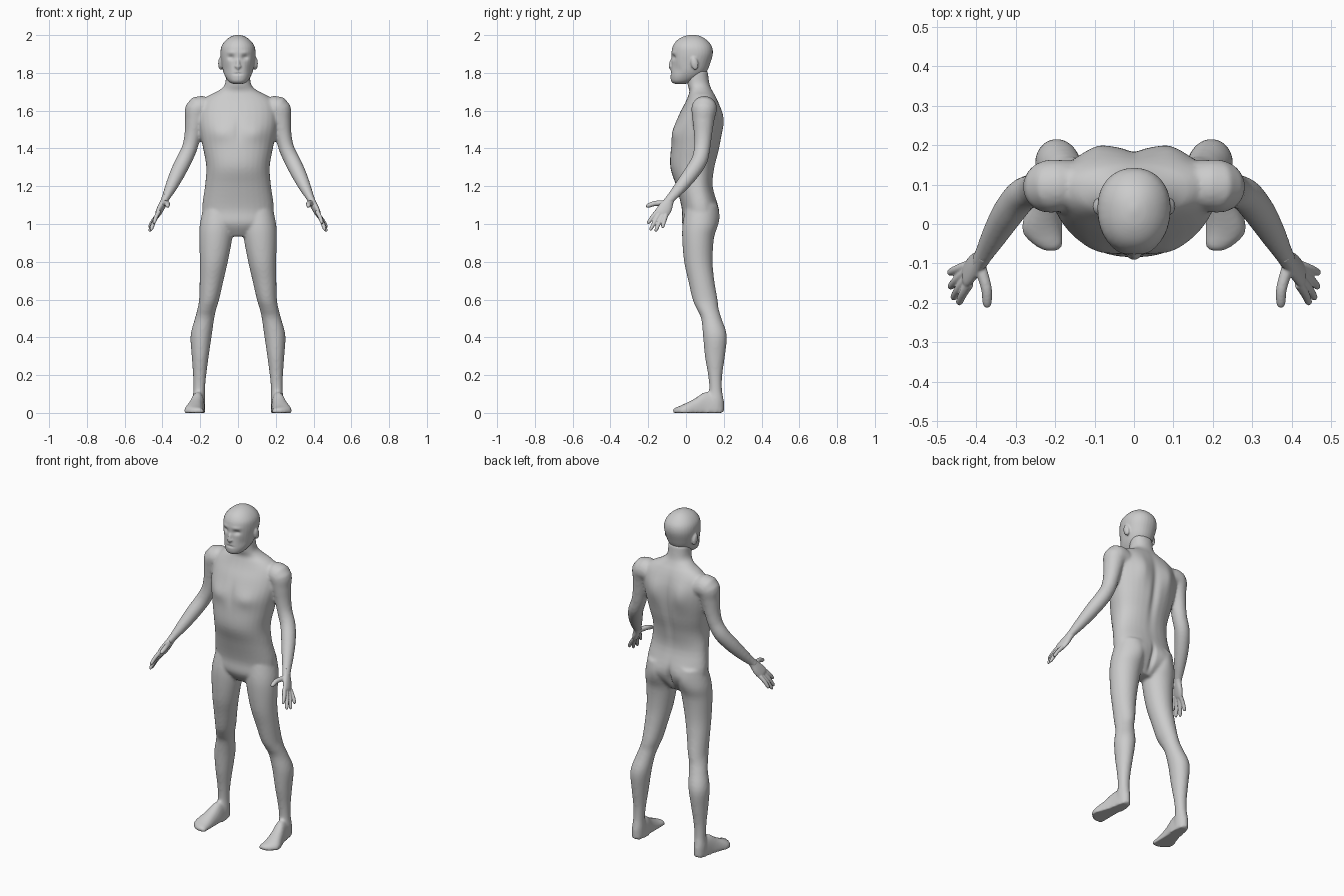
import bpy, bmesh, math
from mathutils import Vector, Matrix

skin = bpy.data.materials.new("plain grey")
skin.diffuse_color = (0.6, 0.6, 0.6, 1)


def smooth_rows(rows, steps=4):
    """Catmull-Rom interpolation between cross-section rows."""
    out = []
    for i in range(len(rows) - 1):
        a, b, c, d = rows[max(i - 1, 0)], rows[i], rows[i + 1], rows[min(i + 2, len(rows) - 1)]
        for k in range(steps):
            t = k / steps
            out.append([0.5 * (2 * q + (r - p) * t + (2 * p - 5 * q + 4 * r - s) * t * t
                               + (3 * q - p - 3 * r + s) * t ** 3) for p, q, r, s in zip(a, b, c, d)])
    out.append(list(rows[-1]))
    return out


def loft(bm, rings, side=1):
    loops = [[bm.verts.new((p[0] * side, p[1], p[2])) for p in ring] for ring in rings]
    n = len(loops[0])
    for a, b in zip(loops, loops[1:]):
        for i in range(n):
            bm.faces.new((a[i], a[(i + 1) % n], b[(i + 1) % n], b[i]))
    bm.faces.new(loops[0])
    bm.faces.new(loops[-1])


def angles(power=2.0, n=32):
    for i in range(n):
        c, s = math.cos(2 * math.pi * i / n), math.sin(2 * math.pi * i / n)
        yield (math.copysign(abs(c) ** (2 / power), c), math.copysign(abs(s) ** (2 / power), s))


def stack(bm, rows, side=1, power=2.0):
    """Horizontal sections: z, centre x, half width, front y, widest y, back y."""
    loft(bm, [[(cx + w * c, yc + s * ((yb - yc) if s > 0 else (yc - yf)), z)
               for c, s in angles(power)] for z, cx, w, yf, yc, yb in smooth_rows(rows)], side)


def tube(bm, rows, side=1, across=(0, -0.85, 0.5)):
    """Sections along a path: x, y, z, half width, half thickness."""
    rows = smooth_rows(rows)
    pts = [Vector(r[:3]) for r in rows]
    rings = []
    for i, r in enumerate(rows):
        t = (pts[min(i + 1, len(pts) - 1)] - pts[max(i - 1, 0)]).normalized()
        u = Vector(across)
        u = (u - t * u.dot(t)).normalized()
        v = t.cross(u)
        rings.append([pts[i] + u * r[3] * c + v * r[4] * s for c, s in angles(n=20)])
    loft(bm, rings, side)


def ball(bm, centre, size, side=1, tilt=0):
    m = (Matrix.Translation((centre[0] * side, centre[1], centre[2]))
         @ Matrix.Rotation(tilt, 4, 'X') @ Matrix.Diagonal((*size, 1)))
    bmesh.ops.create_uvsphere(bm, u_segments=20, v_segments=12, radius=1, matrix=m)


def finish(name, bm, voxel, iterations, dents=()):
    """Fuse the parts, smooth them, then push the surface in or out locally."""
    bmesh.ops.recalc_face_normals(bm, faces=bm.faces)
    me = bpy.data.meshes.new(name)
    bm.to_mesh(me)
    bm.free()
    ob = bpy.data.objects.new(name, me)
    bpy.context.collection.objects.link(ob)
    bpy.context.view_layer.objects.active = ob
    ob.select_set(True)
    rm = ob.modifiers.new("fuse", 'REMESH')
    rm.mode, rm.voxel_size = 'VOXEL', voxel
    sm = ob.modifiers.new("soften", 'SMOOTH')
    sm.factor, sm.iterations = 0.5, iterations
    for m in ("fuse", "soften"):
        bpy.ops.object.modifier_apply(modifier=m)
    for v in ob.data.vertices:
        move = Vector()
        for (x, y, z), (rx, ry, rz), dy in dents:
            for s in ((1, -1) if x else (1,)):
                d = ((v.co.x - s * x) / rx) ** 2 + ((v.co.y - y) / ry) ** 2 + ((v.co.z - z) / rz) ** 2
                if d < 4:
                    move.y += dy * math.exp(-2 * d)
        v.co += move
    ob.data.materials.clear()
    ob.data.materials.append(skin)
    ob.data.polygons.foreach_set("use_smooth", [True] * len(ob.data.polygons))
    ob.select_set(False)


# Body: torso and neck
body = bmesh.new()
stack(body, [(0.935, 0, .07, .02, .06, .11), (1.0, 0, .17, -.02, .07, .155),
             (1.08, 0, .19, -.022, .08, .172), (1.2, 0, .175, -.052, .06, .142),
             (1.3, 0, .168, -.083, .05, .152), (1.4, 0, .185, -.08, .06, .177),
             (1.5, 0, .205, -.068, .075, .19), (1.58, 0, .212, -.037, .095, .187),
             (1.64, 0, .2, -.005, .1, .172), (1.68, 0, .155, .012, .095, .155),
             (1.705, 0, .105, .018, .085, .14), (1.74, 0, .069, .008, .06, .125),
             (1.81, 0, .064, 0, .06, .115)], power=2.2)

for side in (1, -1):
    # Arms from shoulder to wrist
    tube(body, [(.15, .1, 1.6, .06, .06), (.21, .096, 1.61, .068, .068),
                (.226, .092, 1.55, .058, .055), (.24, .09, 1.47, .048, .044),
                (.257, .085, 1.4, .043, .041), (.287, .07, 1.335, .043, .042),
                (.322, .025, 1.265, .041, .04), (.355, -.03, 1.195, .034, .032),
                (.382, -.078, 1.14, .026, .022), (.395, -.1, 1.115, .025, .02)],
         side, (0, 1, 0.2))
    # Legs from hip to heel
    legs = [(1.1, .1, .08, .0, .165), (1.0, .112, .09, -.018, .166), (.92, .118, .087, -.02, .147),
            (.8, .128, .074, -.01, .141), (.7, .14, .063, .012, .15), (.6, .153, .053, .035, .167),
            (.55, .165, .05, .057, .173), (.5, .177, .051, .08, .188), (.41, .195, .056, .09, .216),
            (.3, .2, .045, .1, .206), (.2, .203, .035, .117, .192), (.12, .206, .031, .123, .191),
            (.06, .208, .034, .11, .201), (.005, .208, .033, .1, .201)]
    stack(body, [(z, cx, w, yf, (yf + yb) / 2, yb) for z, cx, w, yf, yb in legs], side)
    # Feet: y, centre x, half width, top z
    foot = smooth_rows([(.19, .208, .025, .06), (.15, .21, .034, .1), (.1, .214, .038, .11),
                        (.05, .224, .044, .078), (0, .233, .052, .052), (-.03, .23, .05, .038),
                        (-.056, .216, .036, .028), (-.07, .21, .016, .018)])
    loft(body, [[(cx + w * c, y, zt * s if s > 0 else 0) for c, s in angles(2.4)]
                for y, cx, w, zt in foot], side)

finish("body", body, 0.008, 6, [
    ((.09, -.05, 1.48), (.08, .08, .06), -.01),     # chest muscles
    ((0, -.07, 1.5), (.025, .06, .1), .006),        # breastbone
    ((.09, .18, 1.55), (.07, .08, .12), .016),      # shoulder blades
    ((0, .18, 1.42), (.03, .08, .26), -.012),       # spine groove
    ((.085, .16, 1.04), (.07, .08, .08), .012),     # buttocks
    ((0, .16, 1.02), (.018, .08, .09), -.02),       # seat cleft
])

# Head with nose and ears
head = bmesh.new()
stack(head, [(1.742, 0, .03, -.062, -.035, .0), (1.755, 0, .05, -.078, -.02, .04),
             (1.78, 0, .067, -.082, 0, .085), (1.81, 0, .079, -.08, .015, .112),
             (1.85, 0, .087, -.077, .03, .128), (1.9, 0, .093, -.077, .04, .142),
             (1.94, 0, .088, -.07, .036, .137), (1.972, 0, .066, -.048, .036, .112),
             (1.993, 0, .036, -.012, .036, .08), (2.002, 0, .006, .028, .036, .044)], power=2.15)
ball(head, (0, -.076, 1.848), (.012, .014, .032), tilt=-0.2)
ball(head, (0, -.078, 1.834), (.018, .014, .011))
for side in (1, -1):
    ball(head, (.092, .045, 1.85), (.013, .02, .036), side, 0.2)
finish("head", head, 0.005, 4, [
    ((.036, -.065, 1.882), (.026, .05, .018), .012),   # eye sockets
    ((.036, -.06, 1.908), (.035, .05, .014), -.004),   # brow
    ((0, -.08, 1.795), (.032, .04, .007), .006),       # mouth line
    ((.06, -.04, 1.815), (.03, .05, .04), .008),       # cheek hollows
])

# Hands: palm, four fingers and thumb
hands = bmesh.new()
for side in (1, -1):
    tube(hands, [(.38, -.075, 1.145, .024, .019), (.39, -.09, 1.122, .026, .019),
                 (.407, -.108, 1.088, .036, .018), (.422, -.127, 1.06, .037, .015),
                 (.428, -.134, 1.048, .028, .01)], side)
    for base, tip in (((.418, -.152, 1.068), (.445, -.203, 1.002)),
                      ((.423, -.139, 1.058), (.46, -.19, .966)),
                      ((.426, -.122, 1.048), (.468, -.162, .96)),
                      ((.426, -.106, 1.046), (.47, -.125, .98)),
                      ((.392, -.105, 1.11), (.374, -.211, 1.092))):
        b, t = Vector(base), Vector(tip)
        bulge = Vector((-.008, -.004, .008)) if tip[0] < .4 else Vector((.003, 0, .002))
        r = .0145 if tip[0] < .4 else .0115
        tube(hands, [(*(b.lerp(t, f) + bulge * math.sin(f * math.pi)), r * k, r * k)
                     for f, k in ((0, 1.05), (.5, .95), (.88, .8), (1, .4))], side)
finish("hands", hands, 0.0035, 3)
